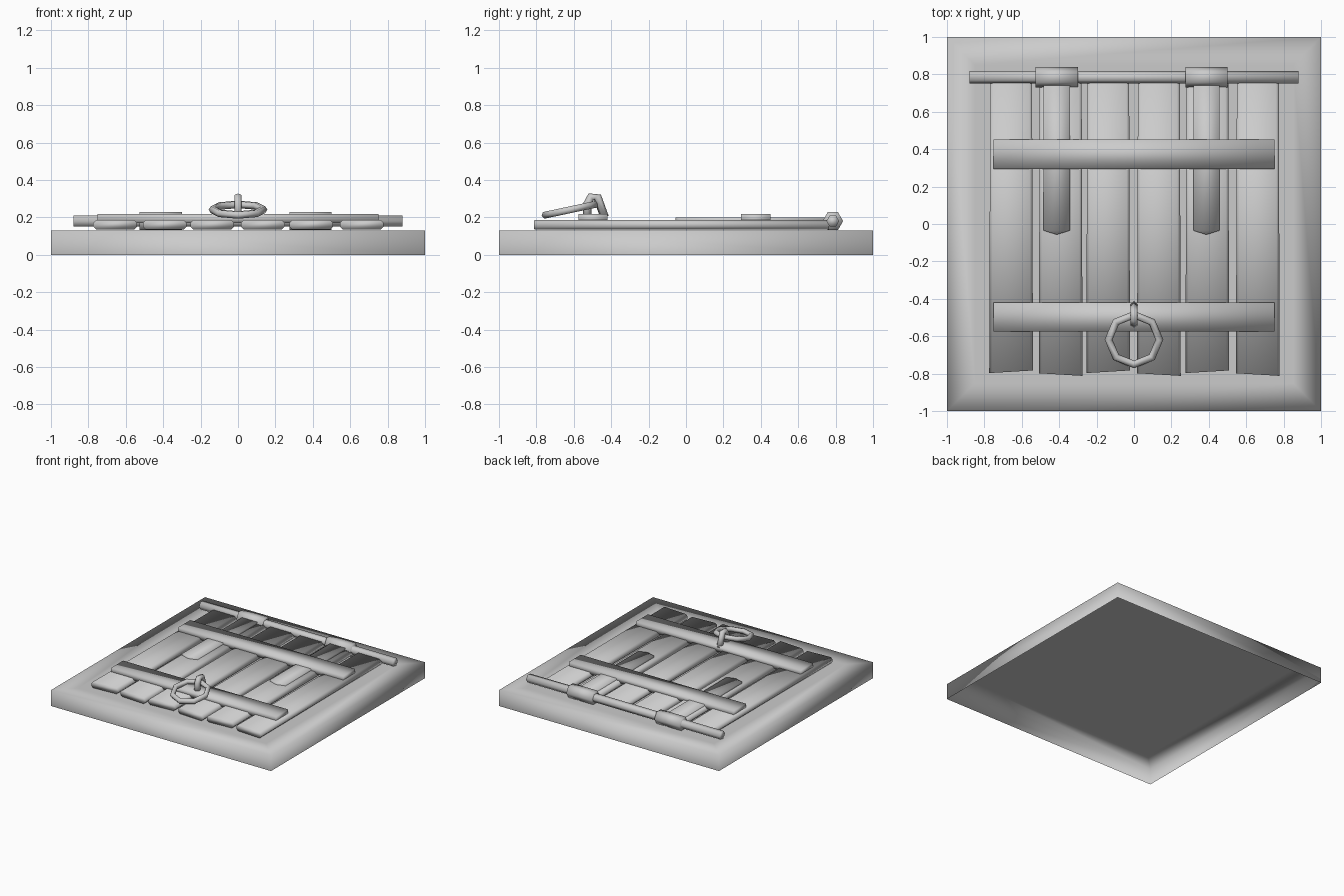
import bpy, bmesh, math
from mathutils import Vector, Matrix

cube = bpy.data.objects.get("Cube")
if cube:
    bpy.data.objects.remove(cube, do_unlink=True)

grey = bpy.data.materials.new("plain_grey")
grey.use_nodes = True
colour = (0.6, 0.6, 0.6, 1)
grey.diffuse_color = colour
grey.node_tree.nodes["Principled BSDF"].inputs["Base Color"].default_value = colour


def finish(name, bm):
    """Turn a bmesh into a smooth shaded object."""
    for f in bm.faces:
        f.smooth = True
    mesh = bpy.data.meshes.new(name)
    bm.to_mesh(mesh)
    bm.free()
    mesh.materials.append(grey)
    obj = bpy.data.objects.new(name, mesh)
    bpy.context.collection.objects.link(obj)
    return obj


def slab(name, outline, z0, z1, chamfer=0):
    """Extrude a plan outline upward, optionally chamfering its long edges."""
    bm = bmesh.new()
    base = bm.faces.new([bm.verts.new((x, y, z0)) for x, y in outline])
    ext = bmesh.ops.extrude_face_region(bm, geom=[base])
    top = [v for v in ext["geom"] if isinstance(v, bmesh.types.BMVert)]
    bmesh.ops.translate(bm, verts=top, vec=(0, 0, z1 - z0))
    bmesh.ops.recalc_face_normals(bm, faces=bm.faces)
    if chamfer:
        long_edges = [e for e in bm.edges if e.calc_length() > 1]
        bmesh.ops.bevel(bm, geom=long_edges, offset=chamfer, segments=1,
                        affect='EDGES', profile=0.5)
    return finish(name, bm)


def rod(name, x, length, radius):
    """Six sided bar lying along x on the hinge axis."""
    bm = bmesh.new()
    bmesh.ops.create_cone(bm, cap_ends=True, segments=6, radius1=radius,
                          radius2=radius, depth=length)
    bm.transform(Matrix.Translation((x, 0.785, 0.18))
                 @ Matrix.Rotation(math.pi / 2, 4, 'Y'))
    return finish(name, bm)


def tube(name, path, side, radius, closed, sides=6):
    """Sweep a polygon along a planar path whose plane normal is side."""
    bm = bmesh.new()
    n, rings = len(path), []
    for i, p in enumerate(path):
        a = path[i - 1] if closed or i else p
        b = path[(i + 1) % n] if closed or i < n - 1 else p
        out = (b - a).normalized().cross(side)
        rings.append([bm.verts.new(p + radius * (math.cos(t) * out + math.sin(t) * side))
                      for t in (math.tau * k / sides for k in range(sides))])
    for i in range(n if closed else n - 1):
        r, s = rings[i], rings[(i + 1) % n]
        for k in range(sides):
            j = (k + 1) % sides
            bm.faces.new((r[k], r[j], s[j], s[k]))
    if not closed:
        bm.faces.new(rings[0])
        bm.faces.new(rings[-1])
    bmesh.ops.recalc_face_normals(bm, faces=bm.faces)
    return finish(name, bm)


# Base block, open underneath, with an inset panel on top
bm = bmesh.new()
bmesh.ops.create_cube(bm, size=2)
bm.transform(Matrix.Translation((0, 0, 0.065)) @ Matrix.Diagonal((1, 1, 0.065, 1)))
bmesh.ops.delete(bm, geom=[f for f in bm.faces if f.normal.z < -0.5], context='FACES')
top = [f for f in bm.faces if f.normal.z > 0.5]
bmesh.ops.inset_region(bm, faces=top, thickness=0.21)
finish("base", bm)

# Planks with slightly crooked front ends
for i, x in enumerate((-0.657, -0.392, -0.138, 0.133, 0.392, 0.662)):
    front = -0.79 - 0.015 * (i % 2)
    skew = 0.007 if i % 2 else -0.007
    w = 0.117
    slab(f"plank_{i + 1}", [(x - w, front + skew), (x + w, front - skew),
                            (x + w - 0.005, 0.765), (x - w + 0.005, 0.765)],
         0.135, 0.186, 0.015)

# Cross battens
for name, y in (("rear_batten", 0.373), ("front_batten", -0.498)):
    slab(name, [(-0.75, y - 0.078), (0.75, y - 0.078),
                (0.75, y + 0.078), (-0.75, y + 0.078)], 0.17, 0.218)

# Hinge pin, barrels and pointed straps
rod("hinge_pin", 0, 1.76, 0.034)
for side, x in (("right", -0.413), ("left", 0.387)):
    rod(f"{side}_hinge_barrel", x, 0.225, 0.055)
    slab(f"{side}_hinge_strap", [(x - 0.07, 0.77), (x - 0.07, -0.035), (x, -0.057),
                                 (x + 0.07, -0.035), (x + 0.07, 0.77)], 0.165, 0.2)

# Pull ring, tilted down toward the front
tilt = Matrix.Rotation(math.radians(12), 3, 'X')
centre = Vector((0, -0.618, 0.241))
ring = [centre + tilt @ Vector((0.136 * math.cos(a), 0.136 * math.sin(a), 0))
        for a in (math.tau * k / 8 for k in range(8))]
tube("pull_ring", ring, tilt @ Vector((0, 0, 1)), 0.021, True)

# Staple holding the ring
staple = [Vector((0, y, z)) for y, z in ((-0.53, 0.2), (-0.525, 0.275), (-0.508, 0.309),
                                         (-0.474, 0.309), (-0.435, 0.2))]
tube("ring_staple", staple, Vector((1, 0, 0)), 0.023, False)
